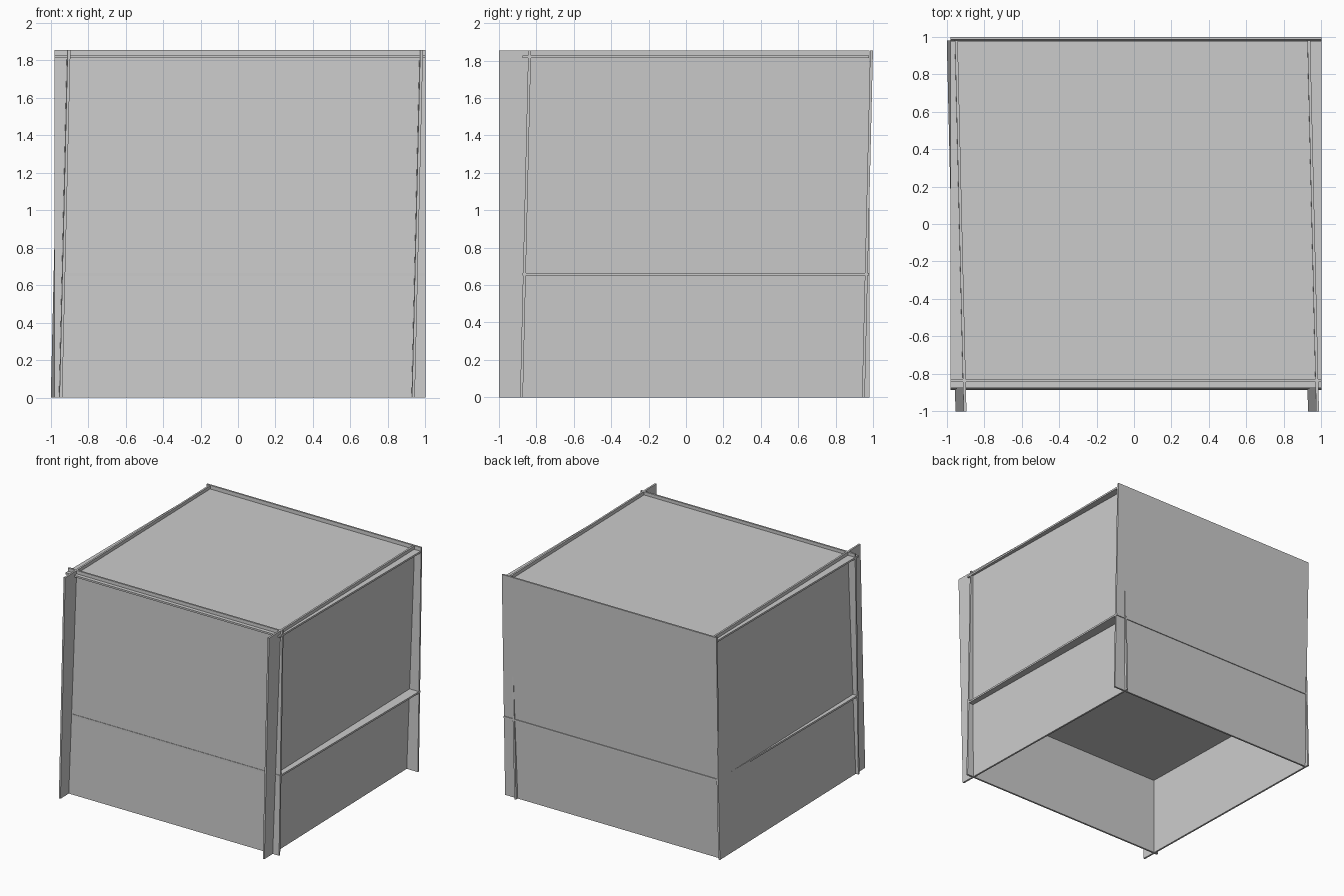
import bpy
import bmesh
from mathutils import Matrix, Vector

if "Cube" in bpy.data.objects:
    bpy.data.objects.remove(bpy.data.objects["Cube"])

T = 0.015      # panel thickness
LEAN = 0.0235  # slight skew of every upright panel
H = 1.855


def panel(name, lo, hi, shear=None):
    """Box from lo to hi, optionally skewed about its lower front corner."""
    lo, hi = Vector(lo), Vector(hi)
    bm = bmesh.new()
    bmesh.ops.create_cube(bm, size=1)
    for v in bm.verts:
        v.co = Vector((v.co[i] + 0.5) * (hi - lo)[i] for i in range(3))
    if shear:
        bm.transform(shear)
    bm.transform(Matrix.Translation(lo))
    mesh = bpy.data.meshes.new(name)
    bm.to_mesh(mesh)
    bm.free()
    obj = bpy.data.objects.new(name, mesh)
    bpy.context.collection.objects.link(obj)


# Side panels lean in x with both depth and height
side = Matrix.Identity(4)
side[0][1], side[0][2] = -LEAN, LEAN
for name, x in (("left_side", -0.953), ("right_side", 0.929)):
    panel(name, (x, -1, 0), (x + T, 0.98, H), side)

# Front and back panels lean backwards with height
upright = Matrix.Identity(4)
upright[1][2] = LEAN
for name, y in (("front_panel", -0.887), ("back_panel", 0.941)):
    panel(name, (-0.98, y, 0), (1, y + T, H), upright)

# Level shelf and top, poking slightly past the uprights
for name, z in (("shelf", 0.65), ("top_panel", 1.813)):
    panel(name, (-0.98, -0.875, z), (1, 0.978, z + T))
